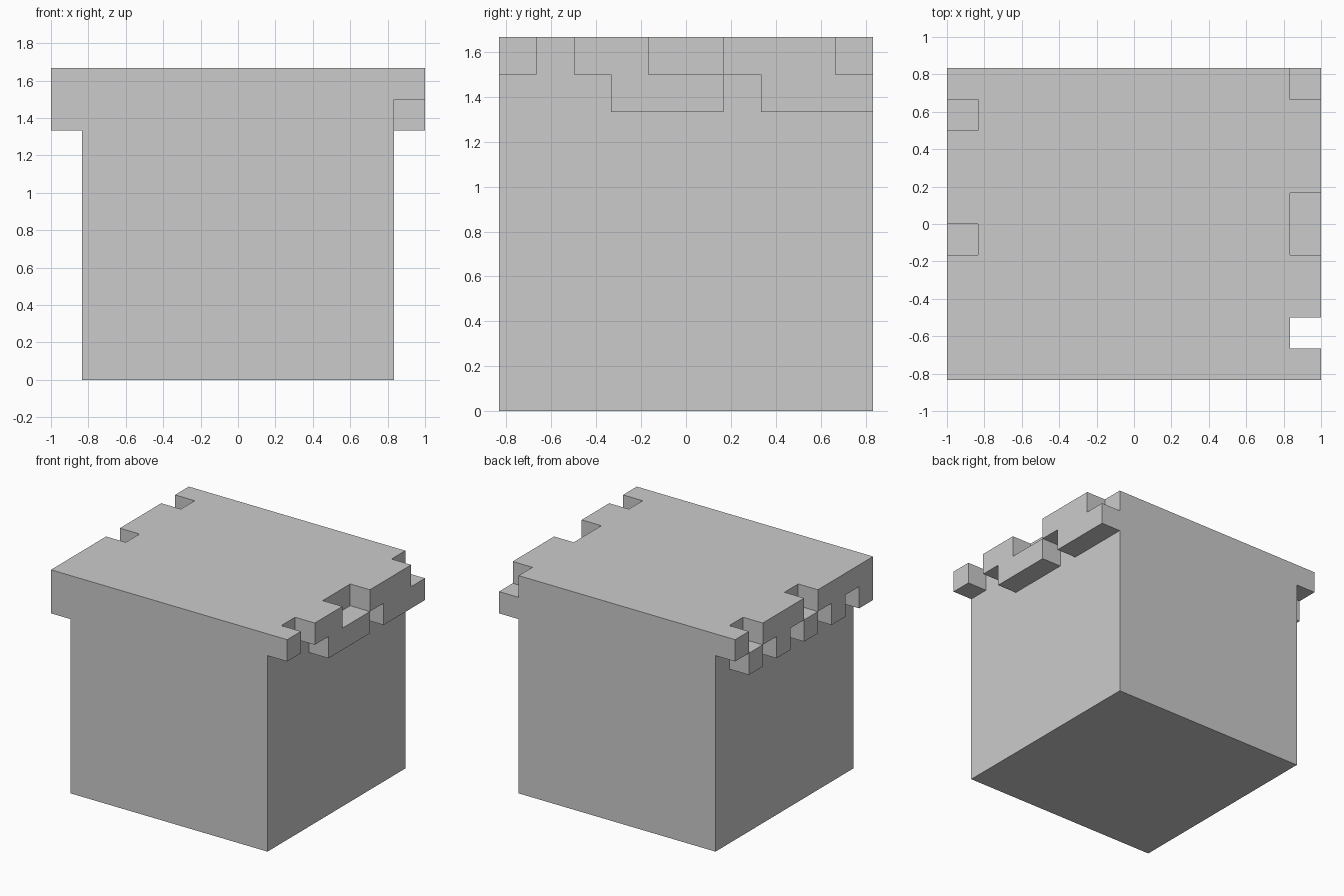
import bpy, bmesh
from mathutils import Vector

if "Cube" in bpy.data.objects:
    bpy.data.objects.remove(bpy.data.objects["Cube"])

U = 1 / 6  # one block cell

# Drip edges: one character per cell, listed front (-y) to back (+y)
LEFT = {9: "####.###.#", 8: "#.#.#.#.#."}
RIGHT = {9: "#.##..###.", 8: "...###.###"}

# Solid core, 10 x 10 x 10 cells, split into the body and its capping layer
body = {(x, y, z) for x in range(-5, 5) for y in range(10) for z in range(8)}
cap = {(x, y, z) for x in range(-5, 5) for y in range(10) for z in (8, 9)}

# Ragged overhang on the left and right sides
for x, rows in ((-6, LEFT), (5, RIGHT)):
    for z, row in rows.items():
        cap |= {(x, y, z) for y, c in enumerate(row) if c == "#"}

solid = body | cap


def build(name, cells):
    """Skin the cells, keeping only faces that are open to the outside."""
    bm = bmesh.new()
    for cell in sorted(cells):
        centre = Vector(cell) + Vector((0.5, -4.5, 0.5))
        for axis in range(3):
            for sign in (-1, 1):
                n = Vector((0, 0, 0))
                n[axis] = sign
                if tuple(int(a + b) for a, b in zip(cell, n)) in solid:
                    continue
                u = Vector((0, 0, 0))
                u[(axis + 1) % 3] = 0.5
                v = n.cross(u)
                mid = centre + n * 0.5
                corners = (mid - u - v, mid + u - v, mid + u + v, mid - u + v)
                bm.faces.new([bm.verts.new(p * U) for p in corners])
    bmesh.ops.remove_doubles(bm, verts=bm.verts, dist=1e-4)
    # Merge coplanar cells into large flat faces
    bmesh.ops.dissolve_limit(bm, angle_limit=0.01, verts=bm.verts, edges=bm.edges)
    mesh = bpy.data.meshes.new(name)
    bm.to_mesh(mesh)
    bm.free()
    bpy.context.collection.objects.link(bpy.data.objects.new(name, mesh))


build("block_body", body)
build("top_layer", cap)
